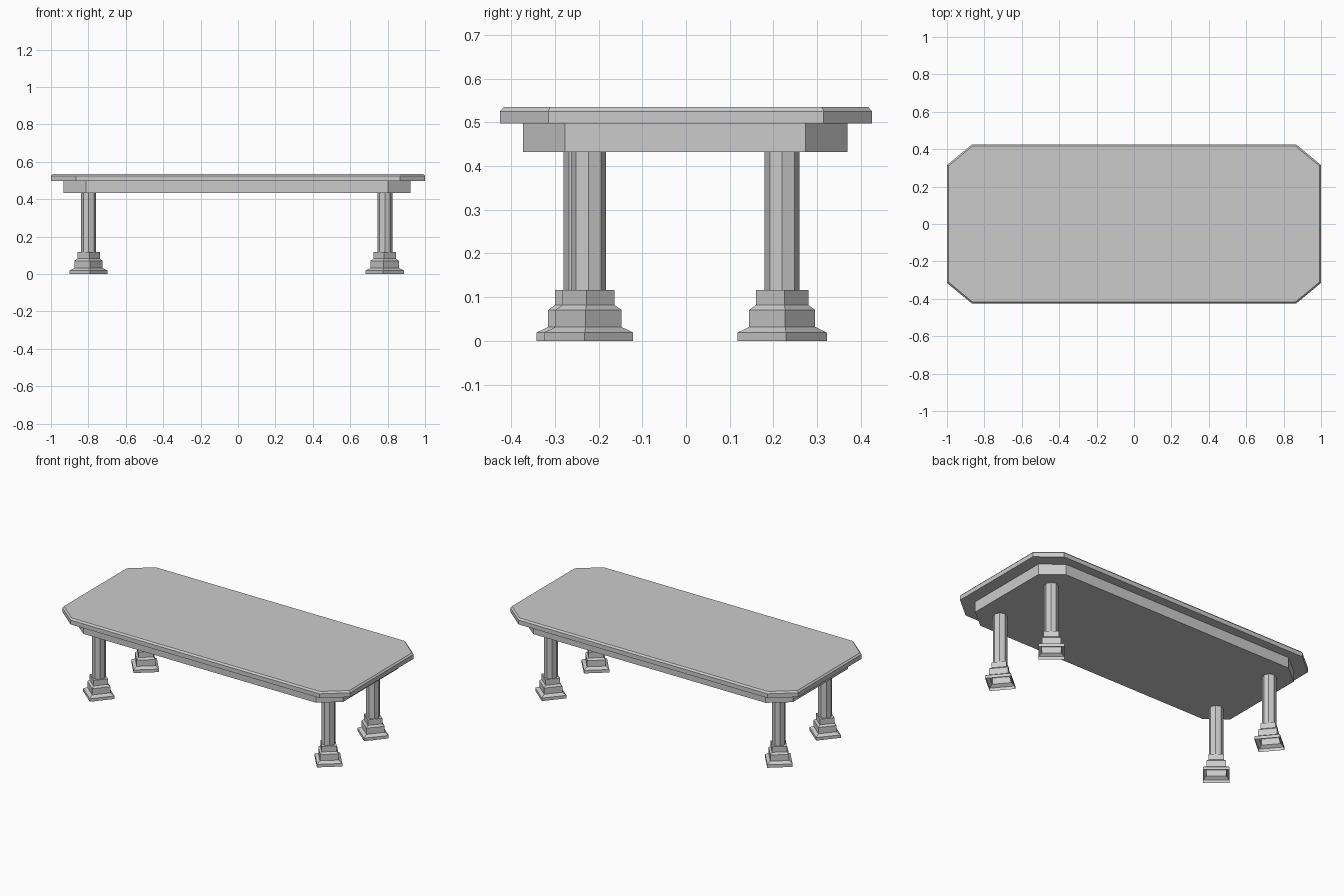
import bpy
import bmesh
from math import cos, sin, radians, pi

cube = bpy.data.objects.get("Cube")
if cube:
    bpy.data.objects.remove(cube, do_unlink=True)

grey = bpy.data.materials.new("stone grey")
grey.use_nodes = True
colour = (0.6, 0.6, 0.6, 1)
grey.diffuse_color = colour
grey.node_tree.nodes["Principled BSDF"].inputs["Base Color"].default_value = colour


def clipped_rectangle(hx, hy, cx, cy):
    """Counter-clockwise rectangle with its corners cut back to cx and cy."""
    return [(hx, -cy), (hx, cy), (cx, hy), (-cx, hy),
            (-hx, cy), (-hx, -cy), (-cx, -hy), (cx, -hy)]


def polygon(sides, radius, turn=0):
    steps = [turn + 2 * pi * i / sides for i in range(sides)]
    return [(radius * cos(a), radius * sin(a)) for a in steps]


def stack(name, layers, location=(0, 0, 0), bottom=True):
    """Skin a pile of (outline, height) layers and cap the ends."""
    bm = bmesh.new()
    rings = [[bm.verts.new((x, y, z)) for x, y in outline] for outline, z in layers]
    for low, high in zip(rings, rings[1:]):
        for i in range(len(low)):
            j = (i + 1) % len(low)
            bm.faces.new((low[i], low[j], high[j], high[i]))
    bm.faces.new(rings[-1])
    if bottom:
        bm.faces.new(rings[0][::-1])
    mesh = bpy.data.meshes.new(name)
    bm.to_mesh(mesh)
    bm.free()
    mesh.materials.append(grey)
    obj = bpy.data.objects.new(name, mesh)
    obj.location = location
    bpy.context.collection.objects.link(obj)
    return obj


# Table top with a bevelled upper rim
slab = clipped_rectangle(1.0, 0.426, 0.866, 0.315)
rim = clipped_rectangle(0.991, 0.417, 0.863, 0.311)
stack("table_top", [(slab, 0.498), (slab, 0.525), (rim, 0.535)])

# Apron below the top
apron = clipped_rectangle(0.928, 0.371, 0.807, 0.275)
stack("apron", [(apron, 0.432), (apron, 0.498)], (-0.005, -0.002, 0))

# Stepped hollow feet as (side length, height), turned to face the cut corners
steps = [(0.145, 0), (0.145, 0.019), (0.107, 0.032),
         (0.107, 0.071), (0.085, 0.082), (0.085, 0.117)]
legs = {"front_left": (0.785, -0.223), "front_right": (-0.799, -0.24),
        "back_left": (0.785, 0.22), "back_right": (-0.799, 0.22)}
for label, (x, y) in legs.items():
    turn = radians(45 + (-40 if x * y > 0 else 40))
    foot = [(polygon(4, side / 2 ** 0.5, turn), z) for side, z in steps]
    stack(label + "_foot", foot, (x, y, 0), bottom=False)
    post = polygon(8, 0.04)
    stack(label + "_column", [(post, 0.117), (post, 0.433)], (x, y, 0))
